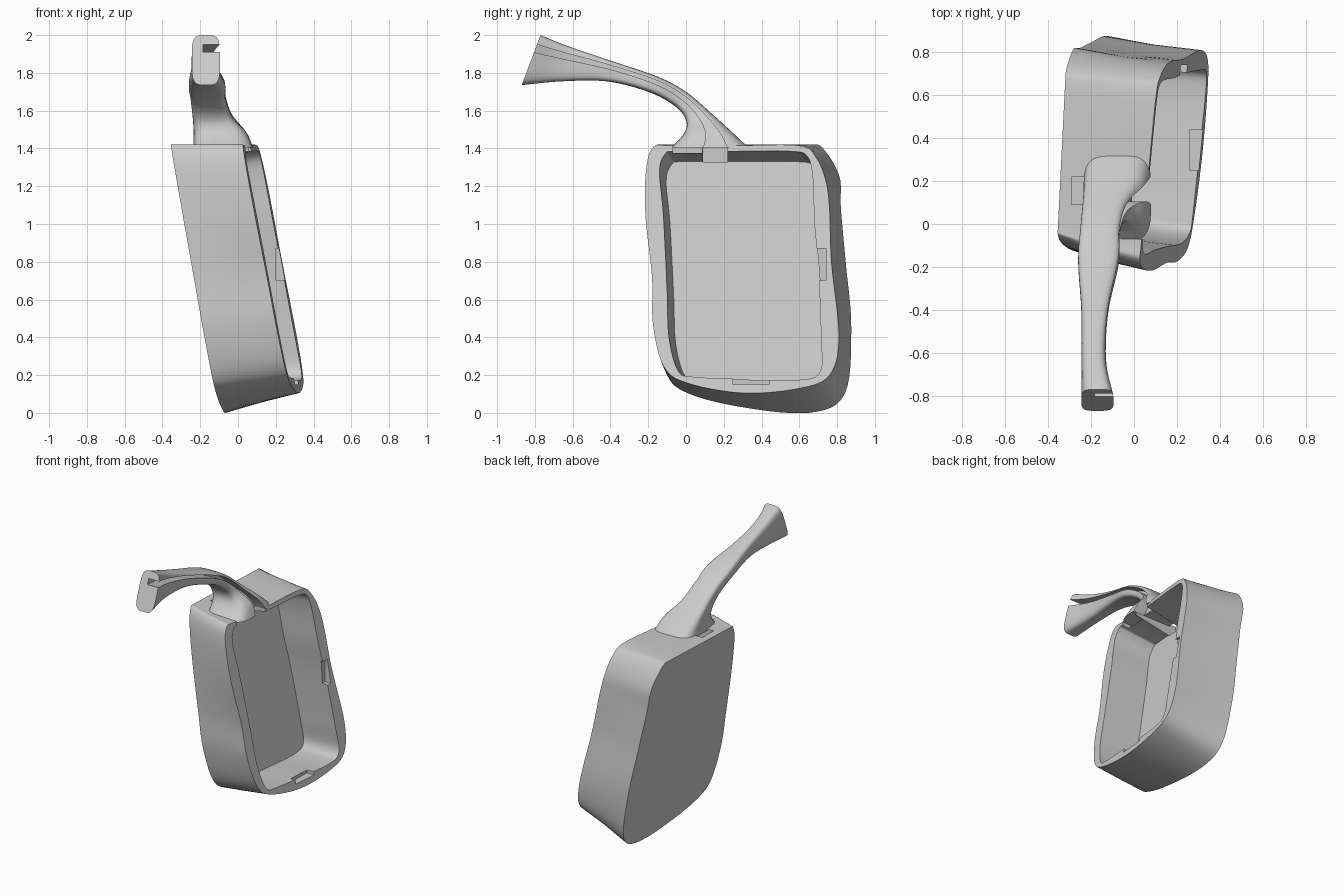
import bpy
import bmesh
import math
from mathutils import Vector

cube = bpy.data.objects.get("Cube")
if cube:
    bpy.data.objects.remove(cube, do_unlink=True)

grey = bpy.data.materials.new("plain grey")
grey.use_nodes = True
grey.diffuse_color = (0.6, 0.6, 0.6, 1)
grey.node_tree.nodes["Principled BSDF"].inputs["Base Color"].default_value = (0.6, 0.6, 0.6, 1)


def spline(points, steps, closed):
    """Catmull-Rom interpolation of tuples of any length."""
    pts = [Vector(p) for p in points]
    n = len(pts)
    pick = (lambda i: pts[i % n]) if closed else (lambda i: pts[min(max(i, 0), n - 1)])
    out = []
    for i in range(n if closed else n - 1):
        a, b, c, d = (pick(i + k) for k in (-1, 0, 1, 2))
        for s in range(steps):
            t = s / steps
            out.append(0.5 * (2 * b + (c - a) * t + (2 * a - 5 * b + 4 * c - d) * t * t
                              + (3 * b - a - 3 * c + d) * t ** 3))
    if not closed:
        out.append(pts[-1].copy())
    return out


def loft(name, rings):
    """Skin rings of equal length and cap both ends."""
    bm = bmesh.new()
    rows = [[bm.verts.new(p) for p in ring] for ring in rings]
    n = len(rows[0])
    for low, high in zip(rows, rows[1:]):
        for i in range(n):
            j = (i + 1) % n
            bm.faces.new((low[i], low[j], high[j], high[i]))
    bm.faces.new(rows[0])
    bm.faces.new(rows[-1])
    bmesh.ops.recalc_face_normals(bm, faces=bm.faces)
    mesh = bpy.data.meshes.new(name)
    bm.to_mesh(mesh)
    bm.free()
    mesh.materials.append(grey)
    obj = bpy.data.objects.new(name, mesh)
    bpy.context.collection.objects.link(obj)
    return obj


def block(name, x, y, z):
    """Box between the given limits."""
    ring = lambda px: [(px, y[0], z[0]), (px, y[1], z[0]), (px, y[1], z[1]), (px, y[0], z[1])]
    return loft(name, [ring(x[0]), ring(x[1])])


def cut(target, cutters):
    """Subtract the cutters, then discard them."""
    for tool in cutters:
        tool.hide_render = True
        mod = target.modifiers.new("cut", "BOOLEAN")
        mod.operation = "DIFFERENCE"
        mod.solver = "EXACT"
        mod.object = tool
    bpy.context.view_layer.update()
    baked = bpy.data.meshes.new_from_object(
        target.evaluated_get(bpy.context.evaluated_depsgraph_get()))
    target.modifiers.clear()
    target.data = baked
    for tool in cutters:
        bpy.data.objects.remove(tool, do_unlink=True)


def smooth(obj, degrees):
    bpy.ops.object.select_all(action="DESELECT")
    obj.select_set(True)
    bpy.context.view_layer.objects.active = obj
    bpy.ops.object.shade_smooth_by_angle(angle=math.radians(degrees))


# Outlines of the tilted tray as (y, z), starting on the flat top
rim = [(-.08, 1.415), (.25, 1.415), (.6, 1.415), (.69, 1.35), (.74, 1.23), (.76, 1.08),
       (.77, .8), (.81, .4), (.76, .2), (.6, .13), (.3, .105), (0, .16),
       (-.12, .25), (-.175, .47), (-.18, .72), (-.215, 1.05), (-.21, 1.3), (-.17, 1.41)]
back = [(0, 1.42), (.25, 1.42), (.62, 1.42), (.71, 1.415), (.81, 1.26), (.82, 1.08),
        (.845, .8), (.875, .45), (.84, .1), (.65, 0), (.3, .03), (.02, .1),
        (-.1, .2), (-.15, .45), (-.14, .7), (-.12, 1.05), (-.09, 1.3), (-.05, 1.41)]
mouth = [(-.05, 1.385), (.25, 1.385), (.55, 1.385), (.64, 1.36), (.67, 1.25), (.68, 1),
         (.7, .78), (.715, .4), (.71, .22), (.6, .175), (.3, .18), (.05, .19),
         (-.04, .22), (-.09, .4), (-.1, .65), (-.12, 1.05), (-.14, 1.28), (-.11, 1.37)]
middle = [(.6 * a + .4 * c, .5 * b + .5 * d) for (a, b), (c, d) in zip(rim, back)]
floor = [(a + .035, b - .02 - .025 * b) for a, b in mouth]


def rim_x(y, z):
    return .305 - .185 * z + .1 * y


def back_x(y, z):
    return -.098 - .18 * z + .05 * y


def tray_ring(outline, depth):
    """Place an outline between the rim plane (0) and the back plane (1)."""
    ring = []
    for y, z in spline(outline, 6, True):
        z = min(max(z, 0), 1.42)
        ring.append((rim_x(y, z) * (1 - depth) + back_x(y, z) * depth, y, z))
    return ring


tray = loft("tray_shell", [tray_ring(back, 1), tray_ring(middle, .5), tray_ring(rim, 0),
                           tray_ring(mouth, 0), tray_ring(floor, .74)])

# Cable slot through the top, a notch beside it and the lid catches
cut(tray, [
    block("top_slot", (-.29, .3), (.09, .22), (1.325, 1.6)),
    block("top_notch", (-.06, .3), (-.07, .085), (1.375, 1.6)),
    block("side_catch", (.2, .4), (.66, .74), (.7, .87)),
    block("bottom_catch", (.26, .4), (.25, .44), (.15, .22)),
])
smooth(tray, 32)

# Handle stations: upper y, z, lower y, z, then x limits
stations = [(-.77, 2, -.87, 1.735, -.245, -.095), (-.62, 1.94, -.66, 1.755, -.245, -.13),
            (-.4, 1.865, -.42, 1.755, -.245, -.12), (-.15, 1.78, -.2, 1.7, -.26, -.07),
            (0, 1.7, -.06, 1.625, -.25, -.065), (.13, 1.59, 0, 1.55, -.24, -.03),
            (.24, 1.49, -.01, 1.48, -.235, .045), (.33, 1.405, -.08, 1.405, -.235, .08)]
path = spline(stations, 5, False)


def handle_ring(s, sides=32):
    """Rounded rectangle spanning the station."""
    top, low = Vector(s[0:2]), Vector(s[2:4])
    ring = []
    for i in range(sides):
        a = math.tau * (i + .5) / sides
        u = math.copysign(abs(math.cos(a)) ** .5, math.cos(a))
        v = math.copysign(abs(math.sin(a)) ** .5, math.sin(a))
        p = top.lerp(low, .5 - .5 * v)
        ring.append(((s[4] + s[5]) / 2 + u * (s[5] - s[4]) / 2, p.x, p.y))
    return ring


def groove_ring(s, f):
    """Slot section open to the left side, widening toward the base."""
    top, low = Vector(s[0:2]), Vector(s[2:4])
    p, q = top.lerp(low, .19 + .08 * f), top.lerp(low, .34 + .24 * f)
    return [(s[5] - .09, p.x, p.y), (.3, p.x, p.y), (.3, q.x, q.y), (s[5] - .09, q.x, q.y)]


handle = loft("handle", [handle_ring(s) for s in path])

# Groove cutter, lengthened past both ends of the handle
last = len(path) - 1
sections = [groove_ring(s, i / last) for i, s in enumerate(path)]
first = [(x, y - .1, z + .03) for x, y, z in sections[0]]
final = [(x, y, z - .1) for x, y, z in sections[-1]]
cut(handle, [loft("groove", [first] + sections + [final])])
smooth(handle, 40)
